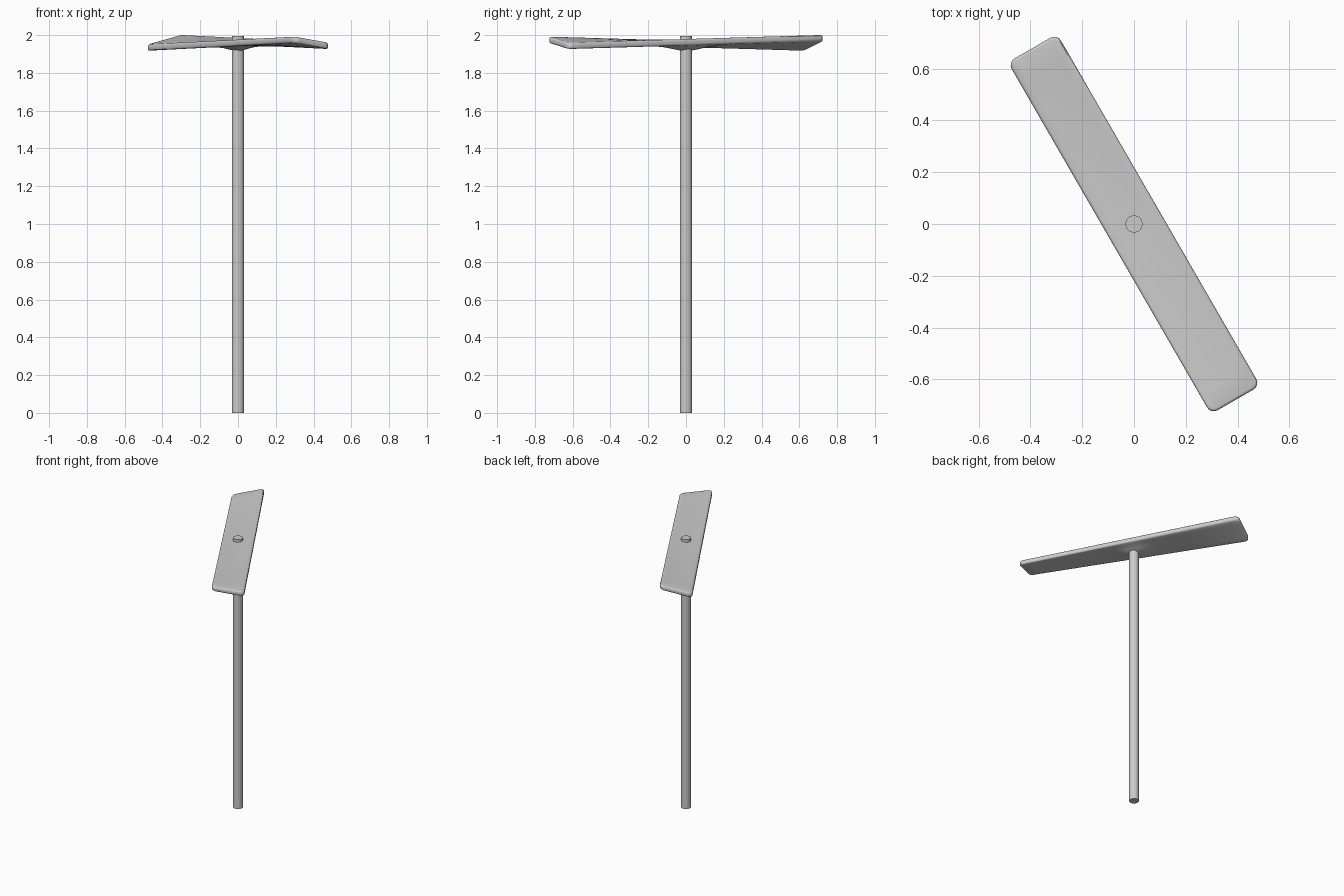
import bpy, bmesh, math
from mathutils import Vector, Matrix

if "Cube" in bpy.data.objects:
    bpy.data.objects.remove(bpy.data.objects["Cube"])

HALF_L, HALF_W, HALF_T, MID_Z = 0.785, 0.11, 0.017, 1.956


def finish(name, bm, angle=35):
    mesh = bpy.data.meshes.new(name)
    bm.to_mesh(mesh)
    bm.free()
    ob = bpy.data.objects.new(name, mesh)
    bpy.context.collection.objects.link(ob)
    bpy.ops.object.select_all(action='DESELECT')
    ob.select_set(True)
    bpy.context.view_layer.objects.active = ob
    bpy.ops.object.shade_smooth_by_angle(angle=math.radians(angle))
    return ob


# Stick: a plain rod poking slightly through the blade
bm = bmesh.new()
bmesh.ops.create_cone(bm, cap_ends=True, segments=32, radius1=0.033, radius2=0.033,
                      depth=1.995, matrix=Matrix.Translation((0, 0, 0.9975)))
finish("stick", bm)

# Blade: thin slab with rounded corners and rims
bm = bmesh.new()
bmesh.ops.create_cube(bm, size=2)
bmesh.ops.scale(bm, vec=(HALF_L, HALF_W, HALF_T), verts=bm.verts)
corners = [e for e in bm.edges if abs(e.verts[0].co.z - e.verts[1].co.z) > 0.01]
bmesh.ops.bevel(bm, geom=corners, offset=0.03, segments=4, profile=0.5, affect='EDGES')
rims = [e for e in bm.edges if abs(e.verts[0].co.z - e.verts[1].co.z) < 0.001]
bmesh.ops.bevel(bm, geom=rims, offset=0.011, segments=3, profile=0.5, affect='EDGES')

# Extra cuts so that the blade can twist and swell at the hub
cuts = [(0, x) for x in (0.03, 0.06, 0.09, 0.12, 0.16, 0.2, 0.3, 0.4, 0.5, 0.6, 0.7)]
cuts += [(1, y) for y in (0.025, 0.05, 0.075)]
for axis, d in cuts + [(a, -d) for a, d in cuts] + [(0, 0), (1, 0)]:
    n = Vector((1, 0, 0)) if axis == 0 else Vector((0, 1, 0))
    bmesh.ops.bisect_plane(bm, geom=bm.verts[:] + bm.edges[:] + bm.faces[:],
                           plane_co=n * d, plane_no=n, dist=1e-5)

# Hub swelling below, thin ends, then the propeller twist
for v in bm.verts:
    x, y, z = v.co
    if z < -0.01:
        z -= 0.026 * math.exp(-(x / 0.11) ** 2 - (y / 0.055) ** 2)
    slope = (0.005 - 0.0225 * x / HALF_L) / HALF_W
    v.co.z = MID_Z + z + slope * y
bmesh.ops.rotate(bm, verts=bm.verts, cent=(0, 0, 0),
                 matrix=Matrix.Rotation(math.radians(-60), 3, 'Z'))
top = max(v.co.z for v in bm.verts)
bmesh.ops.translate(bm, verts=bm.verts, vec=(0, 0, 2.0 - top))
finish("blade", bm)
